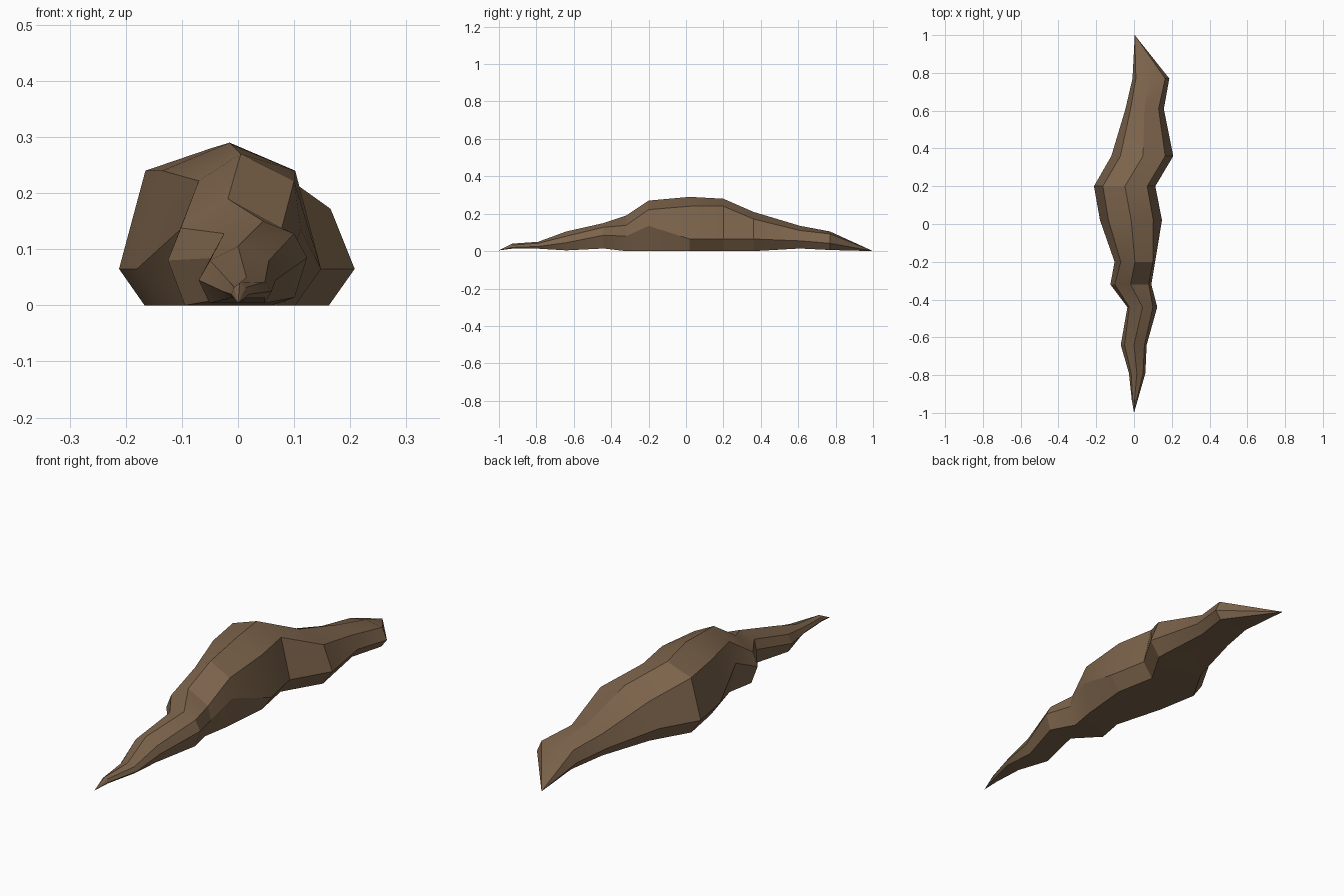
import bpy, bmesh, math

# Stations along the rock ridge:
# y, x of (left side, left shoulder, crest, right shoulder, right side),
# z of (sides, shoulders, crest, base)
STATIONS = [
    (-0.93, -0.012, -0.007, 0.003, 0.014, 0.020, 0.020, 0.032, 0.040, 0.013),
    (-0.79, -0.027, -0.015, 0.015, 0.048, 0.060, 0.025, 0.042, 0.050, 0.013),
    (-0.64, -0.070, -0.050, 0.000, 0.055, 0.067, 0.045, 0.080, 0.105, 0.004),
    (-0.44, -0.035, -0.025, 0.045, 0.100, 0.123, 0.085, 0.128, 0.150, 0.014),
    (-0.32, -0.125, -0.102, -0.018, 0.078, 0.092, 0.080, 0.138, 0.190, 0.0),
    (-0.20, -0.103, -0.070, 0.005, 0.100, 0.112, 0.135, 0.222, 0.270, 0.0),
    (0.02, -0.180, -0.135, -0.015, 0.102, 0.148, 0.065, 0.240, 0.290, 0.0),
    (0.20, -0.212, -0.165, -0.048, 0.070, 0.113, 0.065, 0.240, 0.280, 0.0),
    (0.36, -0.120, -0.072, 0.048, 0.165, 0.208, 0.065, 0.172, 0.210, 0.0),
    (0.61, -0.045, -0.018, 0.055, 0.130, 0.158, 0.055, 0.110, 0.135, 0.014),
    (0.77, -0.008, 0.010, 0.085, 0.165, 0.187, 0.042, 0.092, 0.105, 0.006),
]


def section(bm, y, xl, xul, xc, xur, xr, zs, zu, zc, zb):
    mid, half = (xl + xr) / 2, (xr - xl) / 2 * 0.72
    pts = [(mid - half, zb), (xl, zs), (xul, zu), (xc, zc),
           (xur, zu), (xr, zs), (mid + half, zb)]
    return [bm.verts.new((x, y, z)) for x, z in pts]


bm = bmesh.new()
rings = [section(bm, *s) for s in STATIONS]

# Faceted body between stations
for a, b in zip(rings, rings[1:]):
    for i in range(7):
        j = (i + 1) % 7
        bm.faces.new((a[i], a[j], b[j], b[i]))

# Pointed ends
for ring, co in ((rings[0], (0, -1, 0.004)), (rings[-1], (0.004, 1, 0))):
    tip = bm.verts.new(co)
    for i in range(7):
        bm.faces.new((ring[i], ring[(i + 1) % 7], tip))

bmesh.ops.recalc_face_normals(bm, faces=bm.faces)
mesh = bpy.data.meshes.new("rock_ridge")
bm.to_mesh(mesh)
bm.free()
rock = bpy.data.objects.new("rock_ridge", mesh)
bpy.context.collection.objects.link(rock)

# Brown stone
mat = bpy.data.materials.new("brown_stone")
mat.diffuse_color = (0.20, 0.125, 0.07, 1)
mesh.materials.append(mat)

bpy.context.view_layer.objects.active = rock
rock.select_set(True)
bpy.ops.object.shade_smooth_by_angle(angle=math.radians(22))
